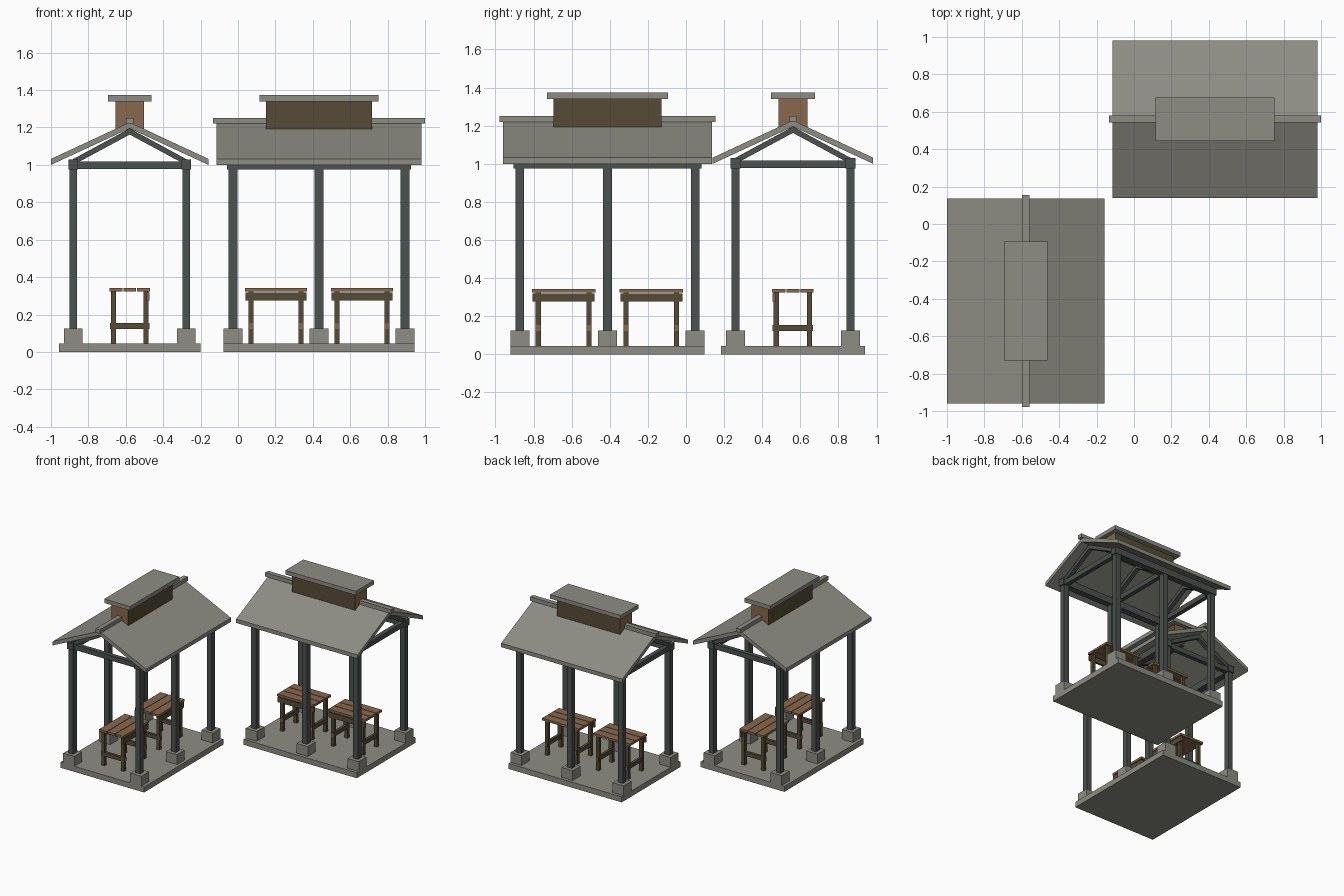
import bpy, bmesh, math
from mathutils import Matrix, Vector

if "Cube" in bpy.data.objects:
    bpy.data.objects.remove(bpy.data.objects["Cube"])


def material(name, rgb):
    m = bpy.data.materials.new(name)
    m.diffuse_color = (*rgb, 1)
    m.use_nodes = True
    m.node_tree.nodes["Principled BSDF"].inputs["Base Color"].default_value = m.diffuse_color
    return m


STONE = material("grey stone", (0.27, 0.265, 0.23))
FRAME = material("dark green grey timber", (0.072, 0.083, 0.077))
DARK = material("dark brown wood", (0.095, 0.07, 0.037))
LIGHT = material("light brown wood", (0.25, 0.14, 0.077))

place = Matrix()      # placement of the pavilion being built
prefix = ""


def finish(bm, name, mat, end_axis=None):
    """Place the mesh; end_axis paints the two end grain faces light brown."""
    mats = [mat]
    if end_axis is not None:
        mats.append(LIGHT)
        bm.normal_update()
        for f in bm.faces:
            f.material_index = int(abs(f.normal[end_axis]) > 0.9)
    bmesh.ops.transform(bm, matrix=place, verts=bm.verts)
    me = bpy.data.meshes.new(prefix + name)
    bm.to_mesh(me)
    bm.free()
    for m in mats:
        me.materials.append(m)
    ob = bpy.data.objects.new(prefix + name, me)
    bpy.context.collection.objects.link(ob)


def box(name, mat, x, y, z0, z1, sx, sy, end_axis=None):
    bm = bmesh.new()
    bmesh.ops.create_cube(bm, size=1)
    for v in bm.verts:
        v.co = Vector((x + v.co.x * sx, y + v.co.y * sy,
                       z0 + (v.co.z + 0.5) * (z1 - z0)))
    finish(bm, name, mat, end_axis)


def prism(name, mat, profile, x, length):
    """Extrude a (y, z) profile along x, centred on x."""
    bm = bmesh.new()
    face = bm.faces.new([bm.verts.new((x - length / 2, y, z)) for y, z in profile])
    ext = bmesh.ops.extrude_face_region(bm, geom=[face])
    bmesh.ops.translate(bm, vec=(length, 0, 0),
                        verts=[g for g in ext["geom"] if isinstance(g, bmesh.types.BMVert)])
    bmesh.ops.recalc_face_normals(bm, faces=bm.faces)
    finish(bm, name, mat)


def table(tx):
    # three top planks
    for i in (-1, 0, 1):
        box("table_plank", LIGHT, tx, i * 0.074, 0.324, 0.342, 0.332, 0.069)
    # legs and end stretchers
    for sx in (-1, 1):
        for sy in (-1, 1):
            box("table_leg", DARK, tx + sx * 0.133, sy * 0.0875, 0.045, 0.325, 0.027, 0.027)
        box("table_stretcher", DARK, tx + sx * 0.133, 0, 0.122, 0.155, 0.022, 0.212, 1)
    # side apron
    box("table_apron", DARK, tx, -0.099, 0.276, 0.318, 0.326, 0.016, 0)


def pavilion():
    box("floor", STONE, 0, 0, 0, 0.045, 1.02, 0.755)
    # three post frames with truss
    for px in (-0.46, 0, 0.46):
        for s in (-1, 1):
            box("post_base", STONE, px, s * 0.302, 0.045, 0.125, 0.1, 0.1)
            box("post", FRAME, px, s * 0.302, 0.12, 1.0, 0.046, 0.042)
            prism("rafter", FRAME,
                  [(s * 0.31, 0.995), (s * 0.31, 1.027), (0, 1.195), (0, 1.162)], px, 0.034)
        box("tie_beam", FRAME, px, 0, 0.977, 1.017, 0.036, 0.65)
    # long wall plates
    for s in (-1, 1):
        box("wall_plate", FRAME, 0, s * 0.302, 0.976, 1.03, 0.985, 0.052)
    # gable roof and ridge
    prism("gable_roof", STONE,
          [(-0.421, 1.0), (-0.421, 1.032), (0, 1.228), (0.421, 1.032), (0.421, 1.0), (0, 1.195)],
          0, 1.095)
    box("ridge_cap", STONE, 0, 0, 1.22, 1.252, 1.134, 0.038)
    # raised vent with its flat cover
    box("ridge_vent", DARK, 0, 0, 1.185, 1.342, 0.568, 0.152, 0)
    box("vent_cover", STONE, 0, 0, 1.34, 1.373, 0.636, 0.232)
    for tx in (-0.23, 0.23):
        table(tx)


for prefix, cx, cy, angle in (("left_", -0.579, -0.412, math.pi / 2),
                              ("right_", 0.433, 0.561, 0)):
    place = Matrix.Translation((cx, cy, 0)) @ Matrix.Rotation(angle, 4, 'Z')
    pavilion()
